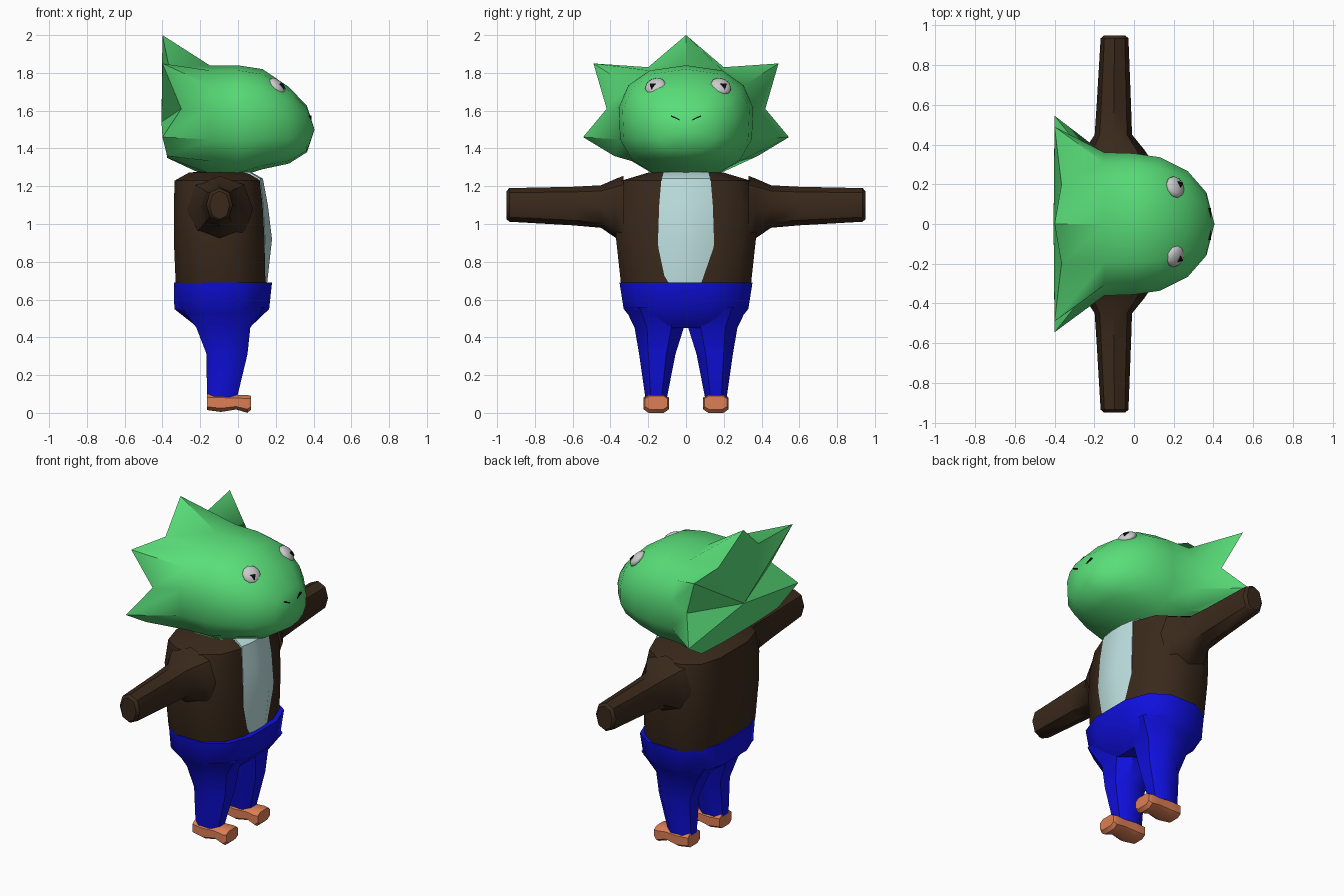
import bpy, bmesh
from math import sin, cos, pi, radians
from mathutils import Vector, Matrix

if "Cube" in bpy.data.objects:
    bpy.data.objects.remove(bpy.data.objects["Cube"])


def material(name, rgb):
    m = bpy.data.materials.new(name)
    m.diffuse_color = (*rgb, 1)
    m.use_nodes = True
    m.node_tree.nodes["Principled BSDF"].inputs["Base Color"].default_value = m.diffuse_color
    return m


GREEN = material("green", (0.10, 0.73, 0.19))
BROWN = material("brown", (0.042, 0.022, 0.011))
PALE = material("pale", (0.52, 0.75, 0.75))
BLUE = material("blue", (0.005, 0.005, 0.75))
TAN = material("tan", (0.72, 0.21, 0.09))
BLACK = material("black", (0.004, 0.004, 0.004))


def finish(name, bm, mat, angle=40):
    bmesh.ops.recalc_face_normals(bm, faces=bm.faces)
    me = bpy.data.meshes.new(name)
    bm.to_mesh(me)
    bm.free()
    if mat:
        me.materials.append(mat)
    me.shade_smooth()
    me.set_sharp_from_angle(angle=radians(angle))
    ob = bpy.data.objects.new(name, me)
    bpy.context.collection.objects.link(ob)
    return ob


def loft(name, rings, mat, start=None, end=None, angle=40):
    """Skin closed rings; ends are flat caps, or fans to a given point."""
    bm = bmesh.new()
    vs = [[bm.verts.new(p) for p in r] for r in rings]
    n = len(rings[0])
    for a, b in zip(vs, vs[1:]):
        for i in range(n):
            j = (i + 1) % n
            bm.faces.new((a[i], a[j], b[j], b[i]))
    for ring, tip in ((vs[0], start), (vs[-1], end)):
        if tip:
            t = bm.verts.new(tip)
            for i in range(n):
                bm.faces.new((ring[i], ring[(i + 1) % n], t))
        else:
            bm.faces.new(ring)
    return finish(name, bm, mat, angle)


def spow(v, e):
    return abs(v) ** e * (1 if v >= 0 else -1)


def oval(u0, u1, v0, v1, n=8, e=0.8, turn=0.5):
    """Rounded-box outline filling the given 2D bounds."""
    pts = [(spow(cos(2 * pi * (i + turn) / n), e), spow(sin(2 * pi * (i + turn) / n), e)) for i in range(n)]
    mu, mv = max(p[0] for p in pts), max(p[1] for p in pts)
    return [((u0 + u1) / 2 + (u1 - u0) / 2 * u / mu, (v0 + v1) / 2 + (v1 - v0) / 2 * v / mv) for u, v in pts]


def mirrored(half):
    """Close a half ring (top to bottom) across y = 0."""
    return half + [(x, -y, z) for x, y, z in half[-2:0:-1]]


# Head: spiked frill at the back, then rounded sections to the snout
frill = [(-.40, 0, 2.0), (-.365, .2, 1.83), (-.40, .49, 1.85), (-.30, .42, 1.61),
         (-.40, .545, 1.46), (-.375, .38, 1.36), (-.375, .15, 1.35), (-.375, 0, 1.35)]
angles = [90, 63, 36, 10, -16, -42, -66, -90]


def head_ring(x, w, top, mid, bottom):
    half = []
    for a in angles:
        c, s = cos(radians(a)), sin(radians(a))
        h = top - mid if s > 0 else mid - bottom
        half.append((x, w * max(c, 0) ** .8 if abs(a) < 90 else 0, mid + h * spow(s, .85)))
    return mirrored(half)


loft("head", [mirrored(frill),
              head_ring(-.15, .365, 1.84, 1.55, 1.245),
              head_ring(0, .36, 1.84, 1.55, 1.25),
              head_ring(.13, .34, 1.82, 1.54, 1.29),
              head_ring(.27, .27, 1.725, 1.52, 1.32),
              head_ring(.365, .16, 1.625, 1.50, 1.38)],
     GREEN, start=(-.405, 0, 1.54), end=(.405, 0, 1.5))

# Eyes, pupils and nostrils
for side, s, y in (("left", 1, .185), ("right", -1, -.162)):
    nrm = Vector((.68, s * .3, .67)).normalized()
    centre = Vector((.207, y, 1.728))
    rot = nrm.to_track_quat('Z', 'Y').to_matrix().to_4x4()
    bm = bmesh.new()
    bmesh.ops.create_uvsphere(bm, u_segments=10, v_segments=8, radius=1,
                              matrix=Matrix.Translation(centre) @ rot @ Matrix.Diagonal((.057, .057, .028, 1)))
    finish("eye_" + side, bm, None, 60)
    bm = bmesh.new()
    spot = centre + nrm * .026 + Vector((.008, s * .008, -.012))
    bmesh.ops.create_cone(bm, cap_ends=True, segments=3, radius1=.024, radius2=.018, depth=.012,
                          matrix=Matrix.Translation(spot) @ rot @ Matrix.Rotation(pi, 4, 'Z'))
    finish("pupil_" + side, bm, BLACK)
    bm = bmesh.new()
    bmesh.ops.create_cube(bm, size=1, matrix=Matrix.Translation((.382, s * .057, 1.562))
                          @ Matrix.Rotation(s * .45, 4, 'X') @ Matrix.Diagonal((.012, .05, .006, 1)))
    finish("nostril_" + side, bm, BLACK)


# Jacket torso: flat front, rounded corners
def torso_ring(z, x0, x1, w):
    half = [(x1, 0), (x1, .42), (x1 - .05, .8), (x1 - .15, 1), (x0 + .14, 1), (x0 + .04, .8), (x0, .4), (x0, 0)]
    return mirrored([(x, v * w, z) for x, v in half])


loft("jacket", [torso_ring(.64, -.32, .14, .33), torso_ring(.69, -.33, .145, .345),
                torso_ring(.92, -.34, .14, .37), torso_ring(1.1, -.34, .13, .375),
                torso_ring(1.23, -.335, .115, .34), torso_ring(1.272, -.26, .06, .2)],
     BROWN, end=(-.1, 0, 1.287))

# Shirt front, bulging out of the open jacket
shirt = []
for z, xf, xe, w in ((.65, .15, .13, .14), (.92, .18, .143, .148), (1.1, .158, .133, .142),
                     (1.24, .132, .118, .13), (1.275, .07, .06, .12)):
    shirt.append([(xf, -w * .35, z), (xf, w * .35, z), (xe, w, z), (xe - .06, w, z), (xe - .06, -w, z), (xe, -w, z)])
loft("shirt", shirt, PALE)

# Arms, legs and feet
for side, s in (("left", 1), ("right", -1)):
    arm = [(.33, -.27, .08, .90, 1.255), (.37, -.25, .055, .925, 1.24), (.45, -.198, -.01, .98, 1.205),
           (.6, -.188, -.015, .993, 1.197), (.935, -.168, -.028, 1.012, 1.19), (.95, -.15, -.045, 1.025, 1.175)]
    loft("arm_" + side, [[(x, s * y, z) for x, z in oval(*b, n=8, e=.9, turn=0)] for y, *b in arm], BROWN)

    leg = [(.56, -.30, .14, .01, .325), (.45, -.22, .065, .012, .272), (.31, -.166, .05, .056, .248),
           (.085, -.165, -.004, .1, .216)]
    loft("leg_" + side, [[(x, s * y, z) for x, y in oval(*b, n=8, e=.8)] for z, *b in leg], BLUE)

    foot = [(-.165, .098, .218, .015, .1), (-.09, .09, .226, .005, .1), (-.01, .1, .216, .018, .095),
            (.05, .09, .226, .0, .095), (.07, .098, .216, .018, .09)]
    loft("foot_" + side, [[(x, s * y, z) for y, z in oval(*b, n=8, e=.6)] for x, *b in foot], TAN)

# Trouser seat
seat = [(.69, -.34, .18, -.352, .352), (.55, -.337, .165, -.33, .33), (.45, -.21, .06, -.25, .25)]
loft("trouser_seat", [[(x, y, z) for x, y in oval(*b, n=12, e=.75)] for z, *b in seat], BLUE)
